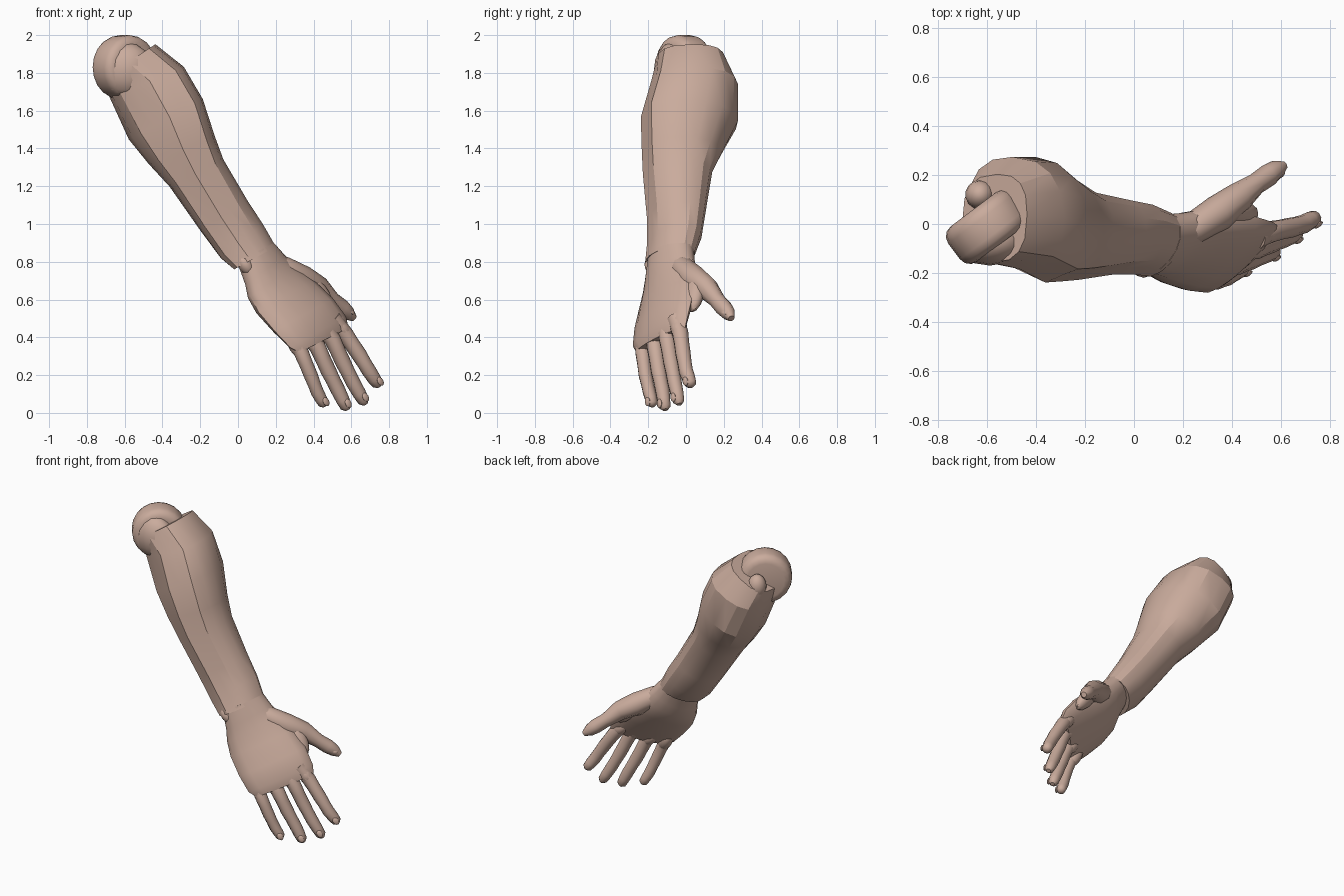
import bpy, bmesh, math
from mathutils import Vector

if "Cube" in bpy.data.objects:
    bpy.data.objects.remove(bpy.data.objects["Cube"], do_unlink=True)

skin = bpy.data.materials.new("skin")
skin.use_nodes = True
tone = (0.59, 0.41, 0.335, 1)
skin.diffuse_color = tone
bsdf = next(n for n in skin.node_tree.nodes if n.type == "BSDF_PRINCIPLED")
bsdf.inputs["Base Color"].default_value = tone
bsdf.inputs["Roughness"].default_value = 0.8


def finish(bm, name, angle=32):
    """Turn a bmesh into a shaded, coloured object."""
    bmesh.ops.recalc_face_normals(bm, faces=bm.faces)
    mesh = bpy.data.meshes.new(name)
    bm.to_mesh(mesh)
    bm.free()
    mesh.materials.append(skin)
    ob = bpy.data.objects.new(name, mesh)
    bpy.context.collection.objects.link(ob)
    bpy.ops.object.select_all(action="DESELECT")
    ob.select_set(True)
    bpy.context.view_layer.objects.active = ob
    bpy.ops.object.shade_smooth_by_angle(angle=math.radians(angle))
    return ob


def loft(name, rings, angle=32):
    """Skin a list of equal point rings and close both ends."""
    bm = bmesh.new()
    loops = [[bm.verts.new(p) for p in ring] for ring in rings]
    n = len(loops[0])
    for a, b in zip(loops, loops[1:]):
        for i in range(n):
            j = (i + 1) % n
            bm.faces.new((a[i], a[j], b[j], b[i]))
    bm.faces.new(loops[0])
    bm.faces.new(loops[-1])
    return finish(bm, name, angle)


def section(lx, lz, rx, rz, y0, y1, lean, box=1, grooves=(), n=16):
    """Leaning oval between a left and a right edge point and two depths;
    box below 1 squares the corners."""
    c = Vector(((lx + rx) / 2, (y0 + y1) / 2, (lz + rz) / 2))
    u = Vector(((rx - lx) / 2, 0, (rz - lz) / 2))
    v = Vector((0, (y1 - y0) / 2, 0))
    pts = []
    for k in range(n):
        t = math.tau * k / n
        a, b = math.cos(t - lean), math.sin(t + lean)
        a = math.copysign(abs(a) ** box, a)
        b = math.copysign(abs(b) ** box, b)
        pts.append(c + (u * a + v * b) * (.94 if k in grooves else 1.02))
    return pts


def tube(name, path, radii, n=10):
    """Round tapering limb along a path."""
    pts = [Vector(p) for p in path]
    rings = []
    for i, (p, r) in enumerate(zip(pts, radii)):
        d = (pts[min(i + 1, len(pts) - 1)] - pts[max(i - 1, 0)]).normalized()
        u = d.cross(Vector((0, 1, 0))).normalized()
        v = d.cross(u)
        rings.append([p + r * (u * math.cos(math.tau * k / n) + v * math.sin(math.tau * k / n))
                      for k in range(n)])
    return loft(name, rings, 45)


def blob(name, centre, size, toward=(0, 0, 1), along=(1, 0, 0)):
    """Ellipsoid with its third axis toward a direction."""
    w = Vector(toward).normalized()
    u = (Vector(along) - w * Vector(along).dot(w)).normalized()
    v = w.cross(u)
    bm = bmesh.new()
    bmesh.ops.create_uvsphere(bm, u_segments=14, v_segments=8, radius=1)
    for vert in bm.verts:
        a, b, c = vert.co
        vert.co = Vector(centre) + u * a * size[0] + v * b * size[1] + w * c * size[2]
    return finish(bm, name, 40)


# Forearm: squared muscle mass near the elbow, slimming and twisting to the wrist
forearm = [
    (-.70, 1.78, -.44, 1.95, -.155, .20, .04, .75),
    (-.675, 1.67, -.29, 1.83, -.18, .27, -.05, .85),
    (-.575, 1.45, -.19, 1.66, -.235, .27, -.08, .9),
    (-.47, 1.32, -.125, 1.46, -.23, .19, -.03, .92),
    (-.36, 1.20, -.08, 1.34, -.225, .135, .04, .92),
    (-.20, .97, .05, 1.12, -.205, .10, .1, .95),
    (-.09, .82, .13, 1.00, -.205, .08, .15, 1),
    (-.02, .76, .20, .88, -.215, .045, .2, 1),
]
rings = [section(*s, grooves=(11, 13) if 0 < i < 7 else ()) for i, s in enumerate(forearm)]
loft("forearm", rings, 24)

# Elbow joint: a thick rounded disc set across the top, with a ball in front
bm = bmesh.new()
bmesh.ops.create_cone(bm, cap_ends=True, segments=20, radius1=.17, radius2=.17, depth=.18)
rims = [e for e in bm.edges if abs(e.verts[0].co.z - e.verts[1].co.z) < .01]
bmesh.ops.bevel(bm, geom=rims, offset=.05, segments=3, affect="EDGES", profile=.5)
elbow = finish(bm, "elbow_joint", 35)
elbow.location = (-.6, -.01, 1.83)
elbow.rotation_euler = Vector((.6, -.8, 0)).to_track_quat("Z", "Y").to_euler()
blob("elbow_front_ball", (-.59, -.075, 1.815), (.145, .095, .145))
blob("elbow_back_knob", (-.63, .12, 1.81), (.06, .06, .08))

# Wrist bone
blob("wrist_bone", (.04, -.17, .785), (.065, .05, .04), (.8, 0, .55), (.56, 0, -.83))

# Palm: leaning ovals that widen toward the knuckles and thin into the webs
palm = [
    (-.005, .80, .19, .90, -.20, .04, .2),
    (.04, .68, .25, .83, -.215, .045, .28),
    (.055, .61, .30, .78, -.225, .055, .33),
    (.10, .53, .40, .70, -.245, .055, .4),
    (.19, .43, .50, .605, -.27, .035, .47),
    (.275, .345, .57, .51, -.28, .01, .53),
    (.325, .32, .585, .45, -.262, -.005, .6),
]
loft("palm", [section(*s) for s in palm], 40)

# Fingers, each with joint swellings, and a nail on the back of the tip
fingers = {
    "index": [(.50, -.055, .50), (.565, -.03, .42), (.64, -.015, .31), (.695, .0, .22), (.748, .03, .14)],
    "middle": [(.43, -.11, .48), (.50, -.10, .39), (.555, -.08, .27), (.61, -.06, .16), (.675, -.035, .045)],
    "ring": [(.36, -.17, .42), (.42, -.165, .35), (.48, -.145, .22), (.53, -.125, .12), (.58, -.11, .016)],
    "little": [(.29, -.22, .40), (.335, -.23, .32), (.385, -.215, .20), (.42, -.195, .11), (.46, -.175, .035)],
}
back = Vector((.41, -.82, .41))


def digit(name, joints, base):
    """Add a swelling at every joint and round off the tip."""
    pts = [Vector(p) for p in joints]
    path, radii = [], []
    for i, (a, b) in enumerate(zip(pts, pts[1:])):
        r = base * (1 - .06 * i)
        path += [a, a.lerp(b, .5)]
        radii += [r, r * .93]
    a, b = pts[-2:]
    path += [a.lerp(b, .85), b]
    radii += [base * .66, base * .3]
    tube(name, path, radii)
    along = (b - a).normalized()
    out = (back - along * back.dot(along)).normalized()
    blob(name + "_nail", a.lerp(b, .72) + out * base * .7, (.026, .019, .009), out, along)


for label, joints in fingers.items():
    digit(label + "_finger", joints, .042 if label == "little" else .047)
    start, end = Vector(joints[0]), Vector(joints[1])
    blob(label + "_knuckle", start.lerp(end, .5) - back * .004, (.085, .044, .045),
         back, end - start)

# Thumb: fleshy base running out of the palm, with a web toward the index finger
thumb = [(.12, -.07, .82), (.24, -.02, .765), (.345, .045, .705), (.43, .11, .66),
         (.50, .165, .595), (.55, .20, .555), (.585, .225, .525), (.615, .24, .50)]
tube("thumb", thumb, [.03, .065, .074, .062, .044, .046, .038, .018])
blob("thumb_nail", (.597, .205, .54), (.028, .022, .009), (.6, -.4, .6), (.5, .4, -.6))
blob("thumb_web", (.42, .045, .64), (.13, .06, .045), (.5, -.6, .45), (.5, 0, -.8))
